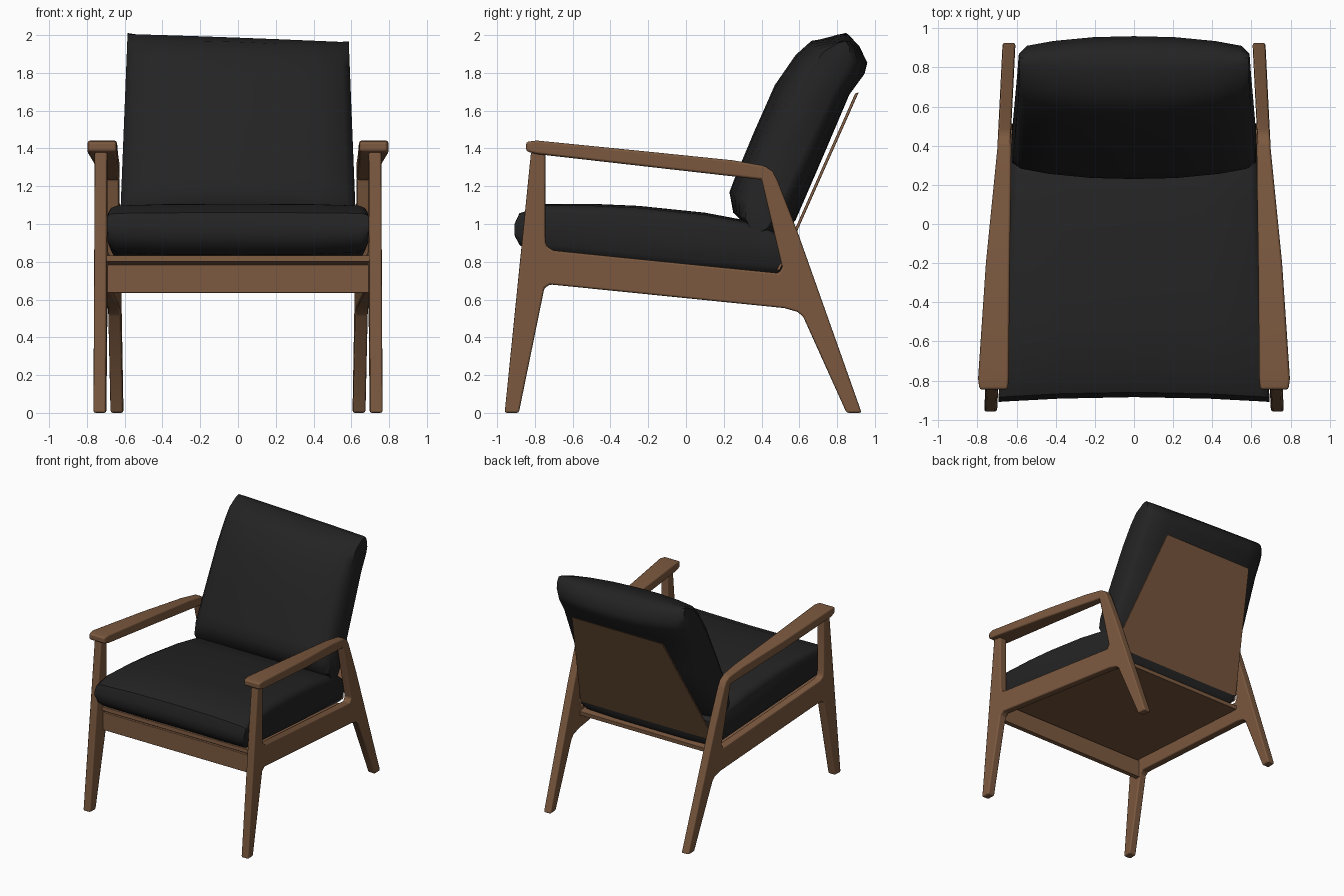
import bpy
import bmesh
from mathutils import Vector

cube = bpy.data.objects.get("Cube")
if cube:
    bpy.data.objects.remove(cube, do_unlink=True)


def make_material(name, rgb, roughness):
    mat = bpy.data.materials.new(name)
    mat.use_nodes = True
    color = (*rgb, 1)
    mat.diffuse_color = color
    bsdf = mat.node_tree.nodes["Principled BSDF"]
    bsdf.inputs["Base Color"].default_value = color
    bsdf.inputs["Roughness"].default_value = roughness
    return mat


wood = make_material("brown wood", (0.2, 0.1, 0.05), 0.5)
fabric = make_material("black fabric", (0.017, 0.017, 0.017), 0.8)


def loft(name, rings, mat):
    """Skin a list of equal-length closed rings and cap both ends."""
    bm = bmesh.new()
    loops = [[bm.verts.new(p) for p in ring] for ring in rings]
    n = len(loops[0])
    for a, b in zip(loops, loops[1:]):
        for i in range(n):
            j = (i + 1) % n
            bm.faces.new((a[i], a[j], b[j], b[i]))
    bm.faces.new(loops[0])
    bm.faces.new(loops[-1])
    bmesh.ops.recalc_face_normals(bm, faces=bm.faces)
    mesh = bpy.data.meshes.new(name)
    bm.to_mesh(mesh)
    bm.free()
    mesh.materials.append(mat)
    obj = bpy.data.objects.new(name, mesh)
    bpy.context.collection.objects.link(obj)
    return obj


def soften(obj, width, mirror=False):
    obj.data.polygons.foreach_set("use_smooth", [True] * len(obj.data.polygons))
    bevel = obj.modifiers.new("Rounded edges", 'BEVEL')
    bevel.width = width
    bevel.segments = 2
    bevel.limit_method = 'ANGLE'
    bevel.angle_limit = 0.6
    bevel.harden_normals = True
    if mirror:
        obj.modifiers.new("Other side", 'MIRROR')


def side_x(y):
    """Centre of the side frame, which closes in toward the back."""
    return 0.685 - 0.05 * y


# Side frame: front leg, side rail and back leg in one outline (y, z)
outline = [
    (-0.82, 1.385), (-0.745, 1.38), (-0.745, 0.91), (-0.735, 0.88), (-0.70, 0.86),
    (0.49, 0.74), (0.51, 0.77), (0.40, 1.235), (0.37, 1.25), (0.37, 1.315),
    (0.42, 1.305), (0.46, 1.28), (0.485, 1.23), (0.59, 0.96), (0.93, 0), (0.85, 0),
    (0.62, 0.51), (0.59, 0.535), (0.52, 0.555), (-0.72, 0.68), (-0.75, 0.66),
    (-0.885, 0), (-0.96, 0)]
frame = loft("side_frame", [[(side_x(y) + s * 0.033, y, z) for y, z in outline]
                            for s in (-1, 1)], wood)
soften(frame, 0.012, mirror=True)

# Armrest: y, bottom, top, inner x, outer x
arm_sections = [
    (-0.847, 1.385, 1.435, 0.645, 0.79),
    (-0.79, 1.37, 1.442, 0.64, 0.797),
    (-0.2, 1.303, 1.383, 0.635, 0.757),
    (0.25, 1.252, 1.337, 0.628, 0.712),
    (0.42, 1.232, 1.308, 0.627, 0.695)]
armrest = loft("armrest", [[(a, y, lo), (b, y, lo), (b, y, hi), (a, y, hi)]
                           for y, lo, hi, a, b in arm_sections], wood)
soften(armrest, 0.014, mirror=True)


def plank(name, bottom_edge, top_edge, offset):
    """Board between two edges given as (half width, y, z), with a thickness offset."""
    (w0, y0, z0), (w1, y1, z1) = bottom_edge, top_edge
    ring = [Vector(p) for p in ((-w0, y0, z0), (w0, y0, z0), (w1, y1, z1), (-w1, y1, z1))]
    obj = loft(name, [ring, [p + Vector(offset) for p in ring]], wood)
    soften(obj, 0.004)
    return obj


plank("front_rail", (0.70, -0.80, 0.635), (0.70, -0.80, 0.785), (0, 0.04, 0))
plank("seat_board", (0.70, -0.81, 0.80), (0.635, 0.51, 0.665), (0, 0.003, 0.034))
plank("back_board", (0.63, 0.478, 0.75), (0.42, 0.895, 1.69), (0, 0.02, 0.008))


def cushion(name, profile, stations, centre, normal, half_width, adjust):
    """Loft a (y, z) profile across x, thinning it toward the ends."""
    centre, normal = Vector(centre), Vector(normal).normalized()
    rings = []
    for u, fullness in stations:
        ring = []
        for p in map(Vector, profile):
            p = p - normal * (p - centre).dot(normal) * (1 - fullness)
            y, z = adjust(u, p.x, p.y)
            ring.append((u * half_width(y, z), y, z))
        rings.append(ring)
    obj = loft(name, rings, fabric)
    bpy.ops.object.select_all(action='DESELECT')
    obj.select_set(True)
    bpy.context.view_layer.objects.active = obj
    bpy.ops.object.shade_smooth_by_angle(angle=0.8)
    return obj


def both_sides(half):
    return [(-u, f) for u, f in reversed(half) if u] + half


# Seat cushion
seat_profile = [
    (-0.885, 0.99), (-0.86, 1.06), (-0.74, 1.105), (-0.5, 1.107), (-0.25, 1.096),
    (0.1, 1.06), (0.42, 1.0), (0.5, 0.93), (0.51, 0.76), (0.48, 0.71),
    (-0.2, 0.775), (-0.8, 0.838), (-0.86, 0.88), (-0.885, 0.93)]
cushion("seat_cushion", seat_profile,
        both_sides([(0, 1), (0.55, 0.99), (0.93, 0.93), (0.98, 0.82), (1, 0.6)]),
        (-0.2, 0.94), (0.1, 1),
        lambda y, z: 0.648 - 0.05 * y,
        lambda u, y, z: (y - 0.025 * u * u if y < -0.7 else y, z))

# Back cushion, leaning back and slightly slumped at its left top corner
back_profile = [
    (0.23, 1.17), (0.26, 1.25), (0.36, 1.49), (0.47, 1.74), (0.58, 1.90), (0.66, 1.97),
    (0.80, 1.993), (0.87, 1.985), (0.92, 1.94), (0.96, 1.86), (0.945, 1.80), (0.865, 1.69),
    (0.73, 1.37), (0.58, 1.02), (0.51, 0.94), (0.39, 0.93), (0.25, 1.06)]
cushion("back_cushion", back_profile,
        both_sides([(0, 1), (0.35, 0.97), (0.7, 0.85), (0.93, 0.7), (1, 0.45)]),
        (0.58, 1.47), (-0.907, 0.42),
        lambda y, z: 0.625 - 0.04 * max(0, z - 1),
        lambda u, y, z: (y, z - 0.022 * (u + 0.3) * max(0, z - 1)))
